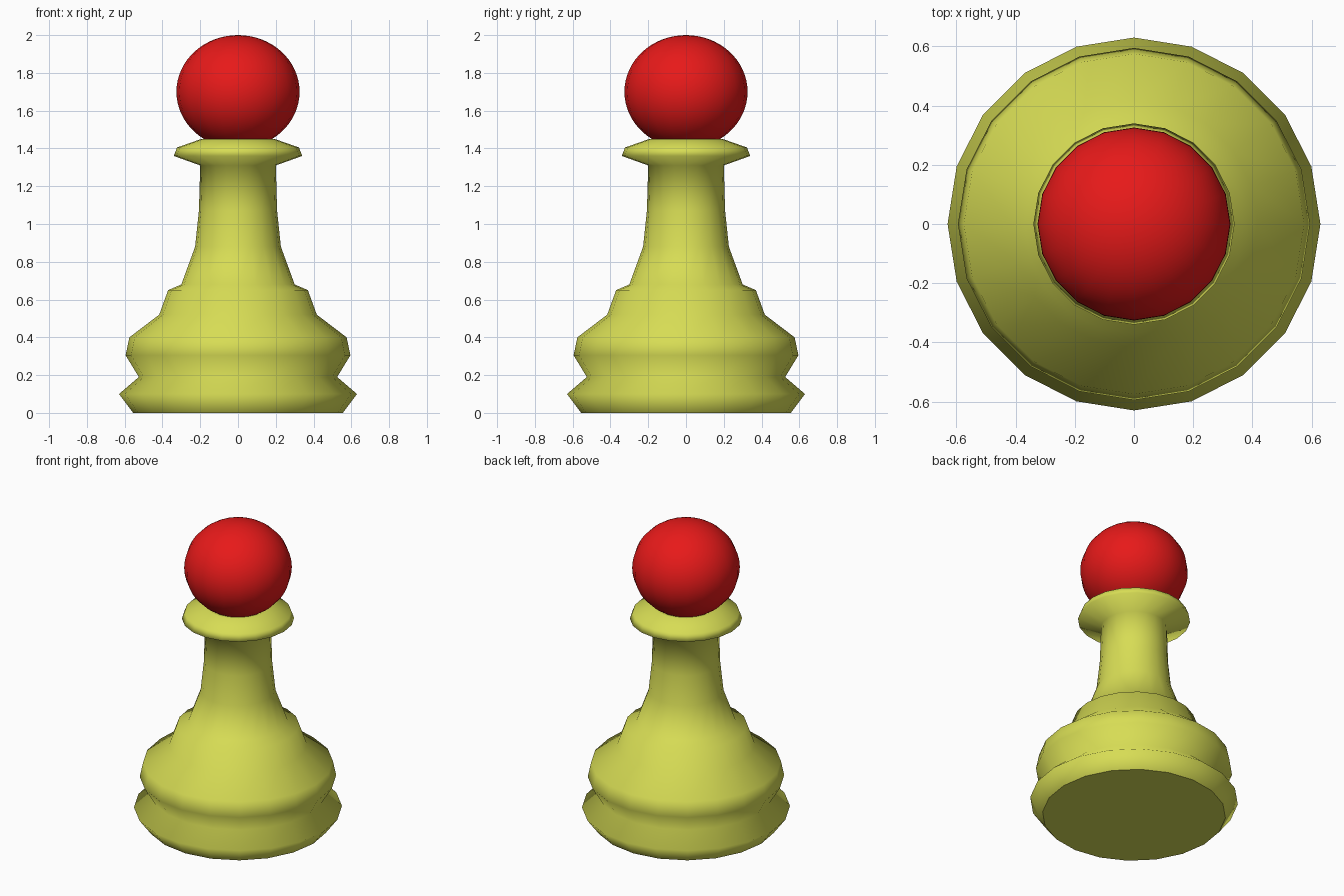
import bpy, bmesh
from math import cos, sin, pi

if "Cube" in bpy.data.objects:
    bpy.data.objects.remove(bpy.data.objects["Cube"])

SIDES = 20


def material(name, color):
    mat = bpy.data.materials.new(name)
    mat.diffuse_color = color
    mat.use_nodes = True
    mat.node_tree.nodes["Principled BSDF"].inputs["Base Color"].default_value = mat.diffuse_color
    return mat


def finish(name, bm, mat):
    bmesh.ops.recalc_face_normals(bm, faces=bm.faces)
    for f in bm.faces:
        f.smooth = len(f.verts) <= 4  # end caps stay flat
    mesh = bpy.data.meshes.new(name)
    bm.to_mesh(mesh)
    bm.free()
    mesh.materials.append(mat)
    obj = bpy.data.objects.new(name, mesh)
    bpy.context.collection.objects.link(obj)
    return obj


def lathe(name, profile, mat):
    """Turn (radius, height) points around z and cap both ends."""
    bm = bmesh.new()
    rings = [[bm.verts.new((r * cos(2 * pi * i / SIDES), r * sin(2 * pi * i / SIDES), z))
              for i in range(SIDES)] for r, z in profile]
    for a, b in zip(rings, rings[1:]):
        for i in range(SIDES):
            j = (i + 1) % SIDES
            bm.faces.new((a[i], a[j], b[j], b[i]))
    bm.faces.new(rings[0][::-1])
    bm.faces.new(rings[-1])
    return finish(name, bm, mat)


yellow = material("yellow", (0.68, 0.72, 0.09, 1))
red = material("red", (0.8, 0.01, 0.01, 1))

# Turned body: foot, belly, step, neck and collar
lathe("body", [
    (0.555, 0), (0.63, 0.10), (0.525, 0.19), (0.595, 0.305), (0.575, 0.40),
    (0.417, 0.52), (0.37, 0.65), (0.30, 0.68), (0.227, 0.88), (0.207, 1.07),
    (0.20, 1.31), (0.34, 1.36), (0.323, 1.405), (0.195, 1.45),
], yellow)

# Slightly flattened ball sunk into the collar
bm = bmesh.new()
bmesh.ops.create_uvsphere(bm, u_segments=SIDES, v_segments=32, radius=1)
bmesh.ops.scale(bm, vec=(0.326, 0.326, 0.30), verts=bm.verts)
bmesh.ops.translate(bm, vec=(0, 0, 1.70), verts=bm.verts)
finish("head", bm, red)
